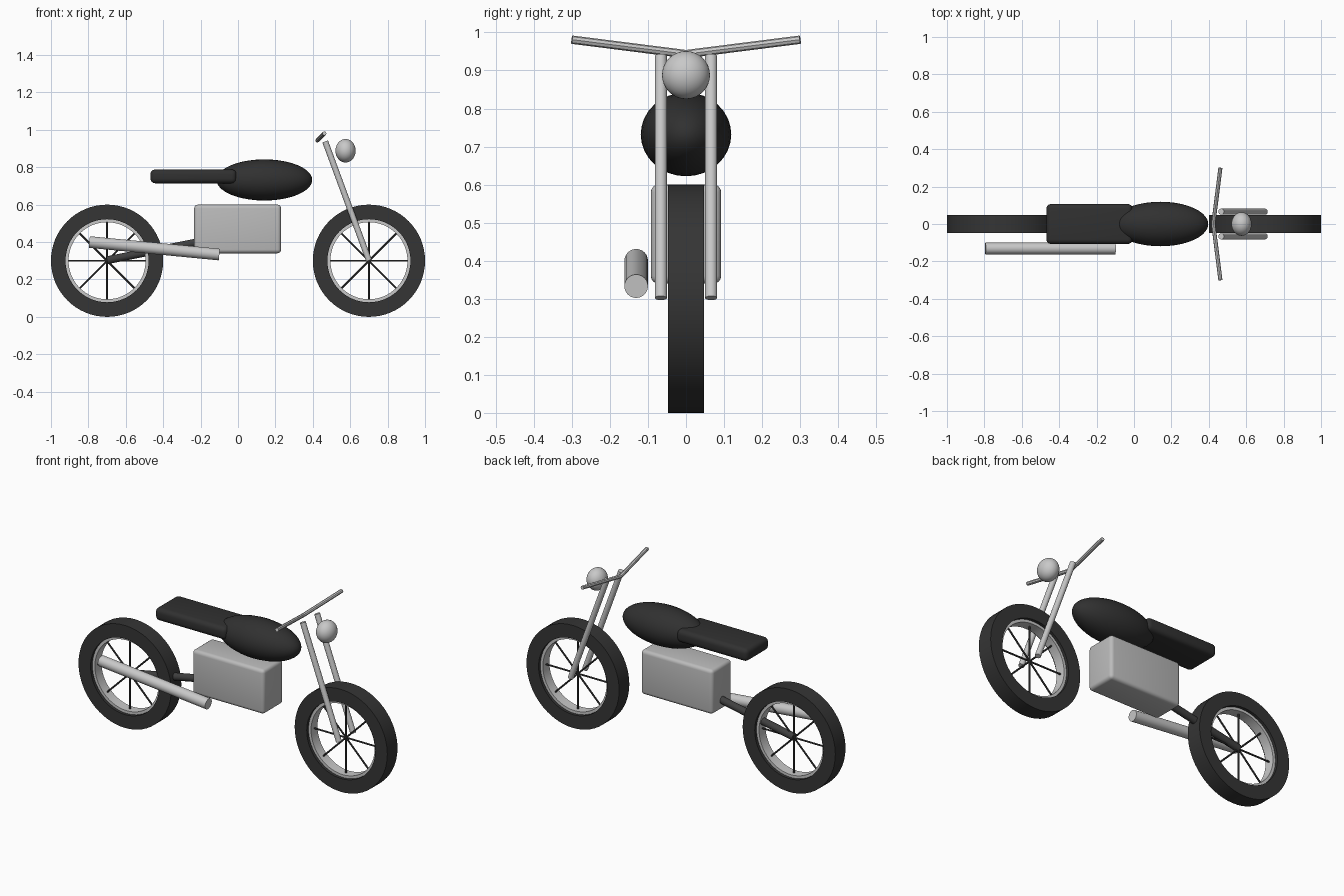
import bpy, bmesh, math
from mathutils import Vector, Matrix

cube = bpy.data.objects.get("Cube")
if cube:
    bpy.data.objects.remove(cube, do_unlink=True)


def material(name, value):
    m = bpy.data.materials.new(name)
    m.use_nodes = True
    colour = (value, value, value, 1)
    m.diffuse_color = colour
    m.node_tree.nodes["Principled BSDF"].inputs["Base Color"].default_value = colour
    return m


rubber = material("black rubber", 0.035)
paint = material("black paint", 0.03)
steel = material("dark steel", 0.05)
chrome = material("chrome", 0.58)
engine_grey = material("engine grey", 0.5)


def finish(name, bm, mat, angle=35):
    bmesh.ops.recalc_face_normals(bm, faces=bm.faces)
    mesh = bpy.data.meshes.new(name)
    bm.to_mesh(mesh)
    bm.free()
    mesh.materials.append(mat)
    ob = bpy.data.objects.new(name, mesh)
    bpy.context.collection.objects.link(ob)
    bpy.ops.object.select_all(action="DESELECT")
    ob.select_set(True)
    bpy.context.view_layer.objects.active = ob
    bpy.ops.object.shade_smooth_by_angle(angle=math.radians(angle))
    return ob


def add_rod(bm, a, b, radius, sides=24):
    a, b = Vector(a), Vector(b)
    d = b - a
    spin = d.to_track_quat("Z", "Y").to_matrix().to_4x4()
    bmesh.ops.create_cone(bm, cap_ends=True, segments=sides, radius1=radius, radius2=radius,
                          depth=d.length, matrix=Matrix.Translation((a + b) / 2) @ spin)


def rod(name, a, b, radius, mat, sides=24):
    bm = bmesh.new()
    add_rod(bm, a, b, radius, sides)
    return finish(name, bm, mat)


def ring(name, centre, inner, outer, half_width, mat, steps=64):
    bm = bmesh.new()
    corners = [(inner, -half_width), (outer, -half_width), (outer, half_width), (inner, half_width)]
    loops = []
    for i in range(steps):
        t = math.tau * i / steps
        loops.append([bm.verts.new(centre + Vector((r * math.cos(t), y, r * math.sin(t))))
                      for r, y in corners])
    for i in range(steps):
        p, q = loops[i], loops[(i + 1) % steps]
        for j in range(4):
            k = (j + 1) % 4
            bm.faces.new((p[j], p[k], q[k], q[j]))
    return finish(name, bm, mat)


def ellipsoid(name, centre, radii, mat):
    # poles point along the length of the bike
    bm = bmesh.new()
    matrix = (Matrix.Translation(centre) @ Matrix.Diagonal((*radii, 1))
              @ Matrix.Rotation(math.pi / 2, 4, "Y"))
    bmesh.ops.create_uvsphere(bm, u_segments=32, v_segments=20, radius=1, matrix=matrix)
    return finish(name, bm, mat, 60)


def rounded_box(name, centre, size, bevel, mat):
    bm = bmesh.new()
    bmesh.ops.create_cube(bm, size=1, matrix=Matrix.Translation(centre) @ Matrix.Diagonal((*size, 1)))
    bmesh.ops.bevel(bm, geom=bm.edges[:], offset=bevel, segments=4, profile=0.5, affect="EDGES")
    return finish(name, bm, mat)


# Wheels: tyre, rim and four crossing spokes
for label, x in (("rear", -0.7), ("front", 0.7)):
    hub = Vector((x, 0, 0.3))
    ring(label + "_tyre", hub, 0.222, 0.3, 0.047, rubber)
    ring(label + "_rim", hub, 0.206, 0.224, 0.03, chrome)
    bm = bmesh.new()
    for i in range(4):
        t = math.pi * i / 4
        reach = Vector((math.cos(t), 0, math.sin(t))) * 0.21
        add_rod(bm, hub - reach, hub + reach, 0.005, 8)
    finish(label + "_spokes", bm, steel)

# Body
rounded_box("engine", (-0.002, 0, 0.47), (0.465, 0.185, 0.26), 0.02, engine_grey)
rounded_box("seat", (-0.238, 0, 0.751), (0.46, 0.214, 0.074), 0.025, paint)
ellipsoid("fuel_tank", (0.141, 0, 0.732), (0.256, 0.119, 0.11), paint)
ellipsoid("headlight", (0.575, 0, 0.888), (0.054, 0.063, 0.063), chrome)

# Rear arm and exhaust
rod("swing_arm", (-0.7, 0, 0.303), (-0.2, 0, 0.402), 0.021, steel)
rod("exhaust_pipe", (-0.795, -0.131, 0.4), (-0.1, -0.131, 0.333), 0.031, chrome)

# Fork legs and handlebar halves
for label, side in (("left", 1), ("right", -1)):
    rod(label + "_fork_leg", (0.7, side * 0.066, 0.302), (0.466, side * 0.066, 0.938), 0.016, chrome)
    rod(label + "_handlebar", (0.424, 0, 0.943), (0.462, side * 0.3, 0.981), 0.011, chrome, 8)
